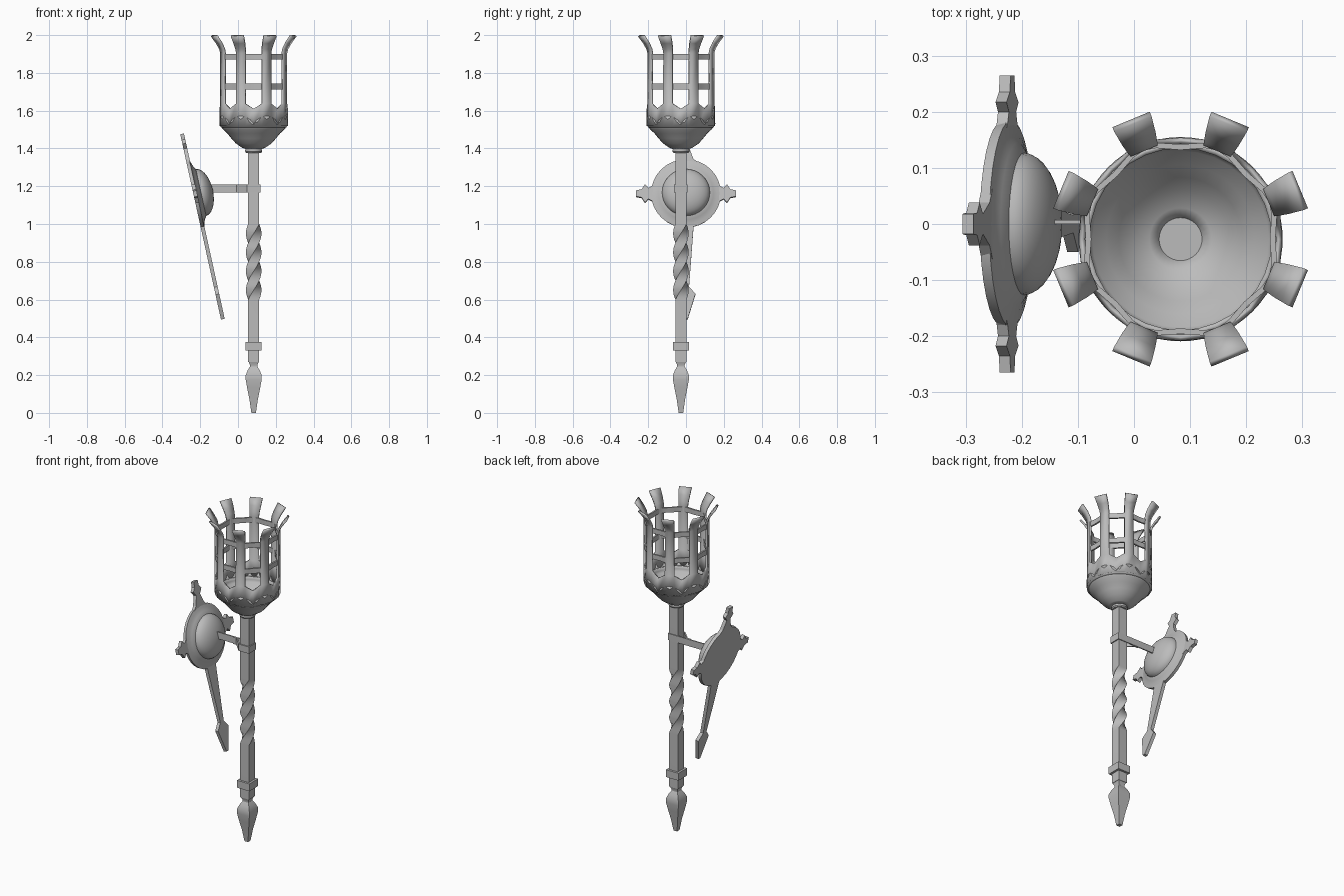
import bpy, bmesh
from math import sin, cos, pi, radians
from mathutils import Matrix, Vector

cube = bpy.data.objects.get("Cube")
if cube:
    bpy.data.objects.remove(cube)

iron = bpy.data.materials.new("grey_iron")
iron.use_nodes = True
GREY = (0.5, 0.5, 0.5, 1)
iron.diffuse_color = GREY
iron.node_tree.nodes["Principled BSDF"].inputs["Base Color"].default_value = GREY

AX, AY = 0.083, -0.027          # torch axis
AXIS = Matrix.Translation((AX, AY, 0))


def finish(name, bm, matrix=Matrix(), smooth=None, thick=0):
    bmesh.ops.remove_doubles(bm, verts=bm.verts, dist=1e-5)
    bmesh.ops.recalc_face_normals(bm, faces=bm.faces)
    bm.transform(matrix)
    mesh = bpy.data.meshes.new(name)
    bm.to_mesh(mesh)
    bm.free()
    mesh.materials.append(iron)
    ob = bpy.data.objects.new(name, mesh)
    bpy.context.collection.objects.link(ob)
    if smooth:
        bpy.ops.object.select_all(action='DESELECT')
        ob.select_set(True)
        bpy.context.view_layer.objects.active = ob
        bpy.ops.object.shade_smooth_by_angle(angle=radians(smooth))
    if thick:
        mod = ob.modifiers.new("Thickness", 'SOLIDIFY')
        mod.thickness = thick
        mod.offset = -1
    return ob


def loft(name, rings, matrix=Matrix(), smooth=None, caps=True, loop=False, thick=0):
    """Skin a list of closed cross-sections."""
    bm = bmesh.new()
    vs = [[bm.verts.new(p) for p in ring] for ring in rings]
    n = len(vs[0])
    pairs = list(zip(vs, vs[1:])) + ([(vs[-1], vs[0])] if loop else [])
    for a, b in pairs:
        for i in range(n):
            j = (i + 1) % n
            bm.faces.new((a[i], a[j], b[j], b[i]))
    if caps and not loop:
        bm.faces.new(vs[0])
        bm.faces.new(vs[-1])
    return finish(name, bm, matrix, smooth, thick)


def circle(r, z, n=32):
    return [(r * cos(2 * pi * i / n), r * sin(2 * pi * i / n), z) for i in range(n)]


def square(h, z, turn=0.0):
    r = h * 2 ** 0.5
    return [(r * cos(turn + pi / 4 + k * pi / 2), r * sin(turn + pi / 4 + k * pi / 2), z)
            for k in range(4)]


# Square shaft with one full twist in its middle
STEPS = 32
twist = [square(0.029, 0.6 + 0.4 * i / STEPS, 2 * pi * i / STEPS) for i in range(STEPS + 1)]
loft("shaft", [square(0.029, 0.27)] + twist + [square(0.029, 1.385)], AXIS, smooth=30)
loft("lower_collar", [square(0.042, 0.33), square(0.042, 0.375)], AXIS)

# Pointed finial
FINIAL = [(0.012, 0), (0.022, 0.07), (0.034, 0.13), (0.042, 0.175), (0.042, 0.2),
          (0.032, 0.225), (0.02, 0.245), (0.02, 0.255), (0.029, 0.275)]
loft("finial", [square(h, z) for h, z in FINIAL], AXIS, smooth=30)

# Bowl and its neck
loft("neck_ring", [circle(r, z) for r, z in
                   [(0.04, 1.377), (0.045, 1.383), (0.045, 1.392), (0.04, 1.4)]], AXIS, smooth=30)
BOWL = [(0.04, 1.396), (0.06, 1.403), (0.095, 1.427), (0.118, 1.453), (0.14, 1.48),
        (0.165, 1.503), (0.175, 1.52), (0.172, 1.54)]
bowl = loft("bowl", [circle(r, z) for r, z in BOWL], AXIS, smooth=40, caps=False, thick=0.01)
loft("bowl_floor", [circle(0.041, 1.394), circle(0.041, 1.406)], AXIS, smooth=30)

# Scalloped lip, one rounded peak behind each strip
N = 64
lip_low, lip_mid, lip_top = [], [], []
for i in range(N):
    a = 2 * pi * i / N
    top = 1.53 + 0.042 * abs(sin(4 * a)) ** 0.7
    for ring, r, z in ((lip_low, 0.172, 1.51), (lip_mid, 0.179, 1.522), (lip_top, 0.182, top)):
        ring.append((r * cos(a), r * sin(a), z))
loft("scalloped_lip", [lip_low, lip_mid, lip_top], AXIS, smooth=40, caps=False, thick=0.01)

# Basket: notched wall carrying eight flared strips
bm = bmesh.new()
R = 0.17
STRIP = [(R, 1.637, 0.026), (R, 1.905, 0.026), (0.176, 1.93, 0.028),
         (0.194, 1.962, 0.032), (0.222, 2.0, 0.036)]
for k in range(8):
    rot = Matrix.Rotation(radians(22.5 + 45 * k), 3, 'Z')

    def vert(r, t, z):
        return bm.verts.new(rot @ Vector((r, t, z)))

    bm.faces.new([vert(R, t, z) for t, z in
                  ((-0.026, 1.52), (0.026, 1.52), (0.026, 1.637), (-0.026, 1.637))])
    gx, gy = R * cos(pi / 8), R * sin(pi / 8)
    for s in (-1, 1):
        quad = [vert(R, s * 0.026, 1.52), vert(gx, s * gy, 1.52),
                vert(gx, s * gy, 1.61), vert(R, s * 0.026, 1.637)]
        bm.faces.new(quad if s > 0 else quad[::-1])
    for (r0, z0, w0), (r1, z1, w1) in zip(STRIP, STRIP[1:]):
        bm.faces.new([vert(r0, -w0, z0), vert(r0, w0, z0), vert(r1, w1, z1), vert(r1, -w1, z1)])
finish("basket", bm, AXIS, smooth=25, thick=0.011)

# Hoops bulging over the strips
for name, zc in (("lower_hoop", 1.728), ("upper_hoop", 1.885)):
    sections = []
    for i in range(48):
        a = 2 * pi * i / 48
        r = 0.175 - 0.006 * cos(8 * a)
        sections.append([((r + d) * cos(a), (r + d) * sin(a), zc + h)
                         for d, h in ((-0.01, -0.015), (0, -0.015), (0, 0.015), (-0.01, 0.015))])
    loft(name, sections, AXIS, smooth=30, loop=True)


def prism(name, outline, z0, z1, matrix=Matrix()):
    """Extrude a flat outline along local z."""
    return loft(name, [[(x, y, z0) for x, y in outline], [(x, y, z1) for x, y in outline]], matrix)


# Bracket arm and the strap round the shaft
Z0, Z1 = 1.167, 1.208
prism("bracket_arm", [(-0.16, 0), (0.118, 0), (0.118, 0.007), (-0.16, 0.007)], Z0, Z1)
prism("strap", [(0.118, 0.007), (0.118, -0.063), (0.048, -0.063), (-0.008, -0.006),
                (-0.03, -0.006), (-0.03, 0.001), (-0.005, 0.001), (0.052, -0.056),
                (0.111, -0.056), (0.111, 0.007)], Z0, Z1)

# Tilted wall plate: local x is sideways, y runs up the plate, z leaves it
T = radians(12.4)
PLATE = Matrix(((0, -sin(T), cos(T), -0.236), (1, 0, 0, 0),
                (0, cos(T), sin(T), 1.158), (0, 0, 0, 1)))
DISC = [(0.182, 0), (0.185, 0.018), (0.165, 0.023), (0.145, 0.03), (0.128, 0.041)]
loft("wall_disc", [circle(r, z) for r, z in DISC], PLATE, smooth=35)
dome = [(0.127 * cos(a), 0.039 + 0.066 * sin(a)) for a in (i * pi / 18 for i in range(9))]
loft("dome", [circle(r, z) for r, z in dome + [(0.004, 0.105)]], PLATE, smooth=35)


def arm(name, half, turn):
    """Plate arm from (distance, half width) pairs, turned about the disc centre."""
    outline = [(w, d) for d, w in half] + [(-w, d) for d, w in reversed(half)]
    prism(name, outline, 0, 0.02, PLATE @ Matrix.Rotation(radians(turn), 4, 'Z'))


SIDE = [(0.15, 0.07), (0.18, 0.04), (0.2, 0.03), (0.217, 0.05), (0.235, 0.022), (0.265, 0.016)]
arm("left_lobe", SIDE, -90)
arm("right_lobe", SIDE, 90)
arm("top_lobe", [(0.15, 0.08), (0.19, 0.038), (0.245, 0.018), (0.272, 0.038),
                 (0.293, 0.02), (0.325, 0.018)], 0)
arm("tail", [(0.14, 0.06), (0.18, 0.04), (0.505, 0.016), (0.545, 0.05), (0.68, 0.009)], 180)
